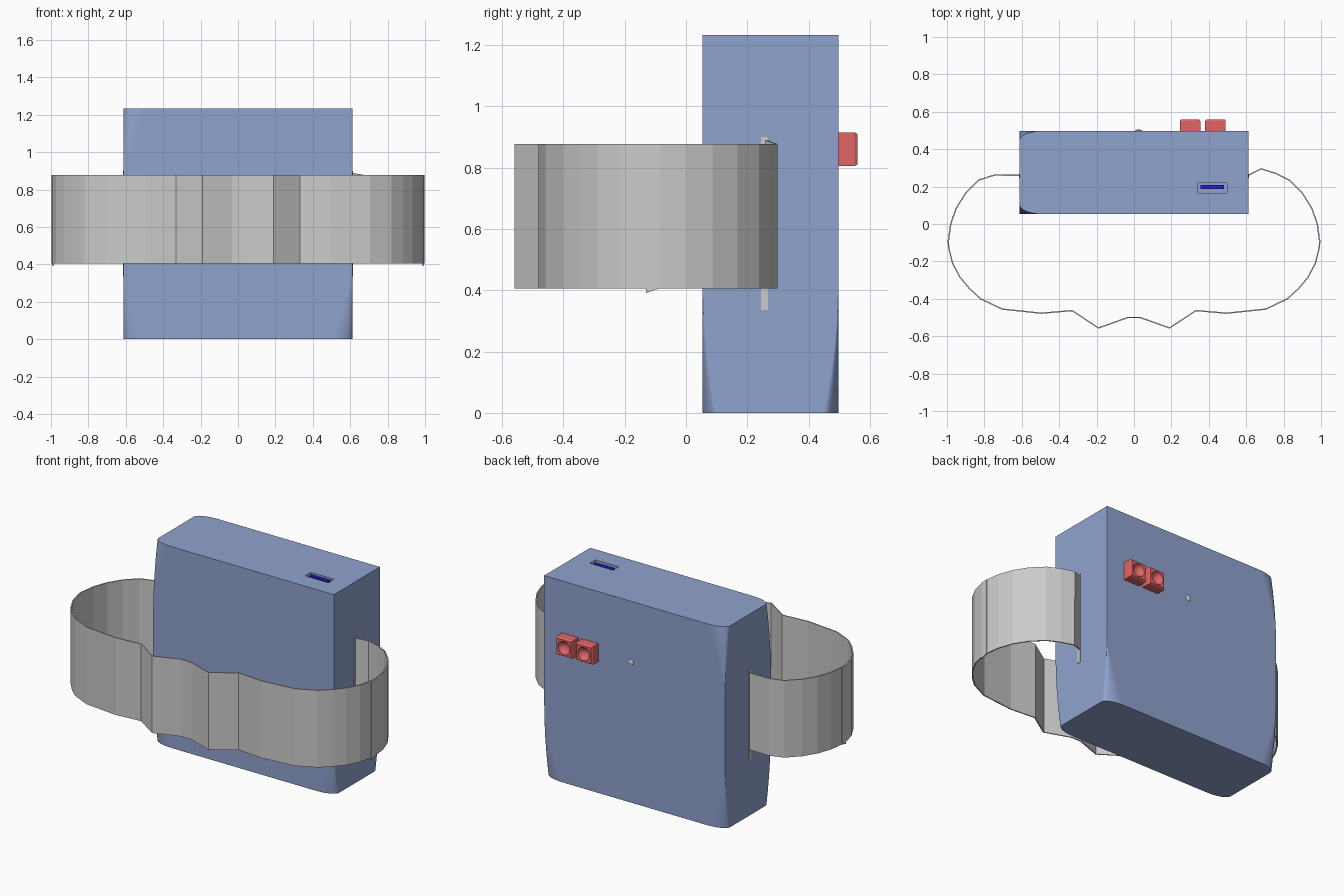
import bpy, bmesh, math

if "Cube" in bpy.data.objects:
    bpy.data.objects.remove(bpy.data.objects["Cube"])


def material(name, color):
    m = bpy.data.materials.new(name)
    m.diffuse_color = (*color, 1)
    m.use_nodes = True
    m.node_tree.nodes["Principled BSDF"].inputs["Base Color"].default_value = m.diffuse_color
    return m


BLUE = material("case_blue", (0.28, 0.37, 0.62))
RED = material("button_red", (0.75, 0.13, 0.13))
PORT = material("port_blue", (0.02, 0.01, 0.6))


def make(name, bm, mat=None):
    bmesh.ops.recalc_face_normals(bm, faces=bm.faces)
    me = bpy.data.meshes.new(name)
    bm.to_mesh(me)
    bm.free()
    ob = bpy.data.objects.new(name, me)
    bpy.context.collection.objects.link(ob)
    if mat:
        me.materials.append(mat)
    return ob


def box(name, lo, hi, mat=None):
    bm = bmesh.new()
    bmesh.ops.create_cube(bm, size=1)
    for v in bm.verts:
        v.co = [a + (c + 0.5) * (b - a) for a, b, c in zip(lo, hi, v.co)]
    return make(name, bm, mat)


def cut(ob, cutter):
    cutter.hide_render = True
    cutter.hide_viewport = True
    mod = ob.modifiers.new("cut", 'BOOLEAN')
    mod.object = cutter
    mod.operation = 'DIFFERENCE'
    mod.solver = 'EXACT'


# Case: lofted block whose upright corners fade from sharp to rounded
HX, Y0, Y1, H = 0.612, 0.053, 0.498, 1.233
SEG = 6


def ring(z):
    low = max(0, (0.47 - z) / 0.47) ** 2
    high = max(0, (z - (H - 0.47)) / 0.47) ** 2
    pts = []
    for sx, sy, start in ((1, 1, 0), (-1, 1, 90), (-1, -1, 180), (1, -1, 270)):
        k = max(low, high if sx < 0 else 0, 0.008)
        rx, ry = 0.125 * k, 0.05 * k
        cx = sx * (HX - rx)
        cy = Y1 - ry if sy > 0 else Y0 + ry
        for i in range(SEG + 1):
            a = math.radians(start + 90 * i / SEG)
            pts.append((cx + rx * math.cos(a), cy + ry * math.sin(a), z))
    return pts


levels = [0.47 * i / 8 for i in range(9)] + [H - 0.47 + 0.47 * i / 8 for i in range(9)]
bm = bmesh.new()
rings = [[bm.verts.new(p) for p in ring(z)] for z in levels]
for a, b in zip(rings, rings[1:]):
    n = len(a)
    for i in range(n):
        bm.faces.new((a[i], a[(i + 1) % n], b[(i + 1) % n], b[i]))
bm.faces.new(rings[0])
bm.faces.new(rings[-1])
case = make("case", bm, BLUE)
bpy.context.view_layer.objects.active = case
case.select_set(True)
bpy.ops.object.shade_smooth_by_angle(angle=math.radians(30))
case.select_set(False)

# Charging port in the top
cut(case, box("port_cutter", (0.34, 0.165, 1.19), (0.497, 0.22, 1.3)))
box("port_tongue", (0.355, 0.186, 1.18), (0.48, 0.208, 1.228), PORT)
wn = case.modifiers.new("normals", 'WEIGHTED_NORMAL')
wn.keep_sharp = True

# Two back buttons with dished faces
for i, cx in enumerate((0.3, 0.435)):
    bm = bmesh.new()
    hw, c = 0.055, 0.006
    loops = []
    for y, w in ((0.49, hw), (0.55, hw), (0.56, hw - c)):
        loops.append([bm.verts.new((cx + sx * w, y, 0.86 + sz * w))
                      for sx, sz in ((-1, -1), (1, -1), (1, 1), (-1, 1))])
    for a, b in zip(loops, loops[1:]):
        for j in range(4):
            bm.faces.new((a[j], a[(j + 1) % 4], b[(j + 1) % 4], b[j]))
    bm.faces.new(loops[0])
    bm.faces.new(loops[-1])
    button = make(f"button_{i + 1}", bm, RED)
    bm = bmesh.new()
    bmesh.ops.create_uvsphere(bm, u_segments=24, v_segments=16, radius=0.042)
    bmesh.ops.translate(bm, verts=bm.verts, vec=(cx, 0.572, 0.86))
    cut(button, make(f"dish_cutter_{i + 1}", bm))

# Small indicator stud on the back
bm = bmesh.new()
bmesh.ops.create_uvsphere(bm, u_segments=16, v_segments=8, radius=0.018)
for v in bm.verts:
    v.co = (v.co.x + 0.024, v.co.y * 0.4 + 0.498, v.co.z + 0.86)
make("indicator", bm)

# Strap: thin bands through plan points (x, y, z shift)
Z0, Z1 = 0.405, 0.877


def band(name, pts):
    bm = bmesh.new()
    rows = [(bm.verts.new((x, y, Z0 + d)), bm.verts.new((x, y, Z1 + d))) for x, y, d in pts]
    for a, b in zip(rows, rows[1:]):
        bm.faces.new((a[0], b[0], b[1], a[1]))
    ob = make(name, bm)
    s = ob.modifiers.new("thickness", 'SOLIDIFY')
    s.thickness = 0.007
    s.offset = 0
    return ob


arc = [(0.83, 0.235), (0.9, 0.165), (0.95, 0.085), (0.98, 0), (0.992, -0.09)]
front = [(0.994, -0.085), (0.99, -0.13), (0.97, -0.21), (0.93, -0.285), (0.88, -0.345),
         (0.82, -0.4), (0.705, -0.455), (0.495, -0.477), (0.33, -0.463), (0.19, -0.556),
         (0.033, -0.5)]
right_end = [(0.6, 0.255, 0.014), (0.68, 0.295, 0), (0.76, 0.27, 0)]
left_end = [(-0.6, 0.26, 0), (-0.745, 0.262, 0)]
band("strap_right", right_end + [(x, y, 0) for x, y in arc] + [(0.991, -0.13, -0.014)])
band("strap_left", left_end + [(-x, y, 0) for x, y in arc] + [(-0.991, -0.13, -0.014)])
half = [(x, y, 0) for x, y in front]
band("strap_front", half + [(-x, y, d) for x, y, d in reversed(half)])

# Strap anchor plates in the case sides
for side, s in (("right", 1), ("left", -1)):
    xs = sorted((s * 0.59, s * 0.615))
    box(f"strap_anchor_{side}", (xs[0], 0.245, 0.335), (xs[1], 0.268, 0.9))
